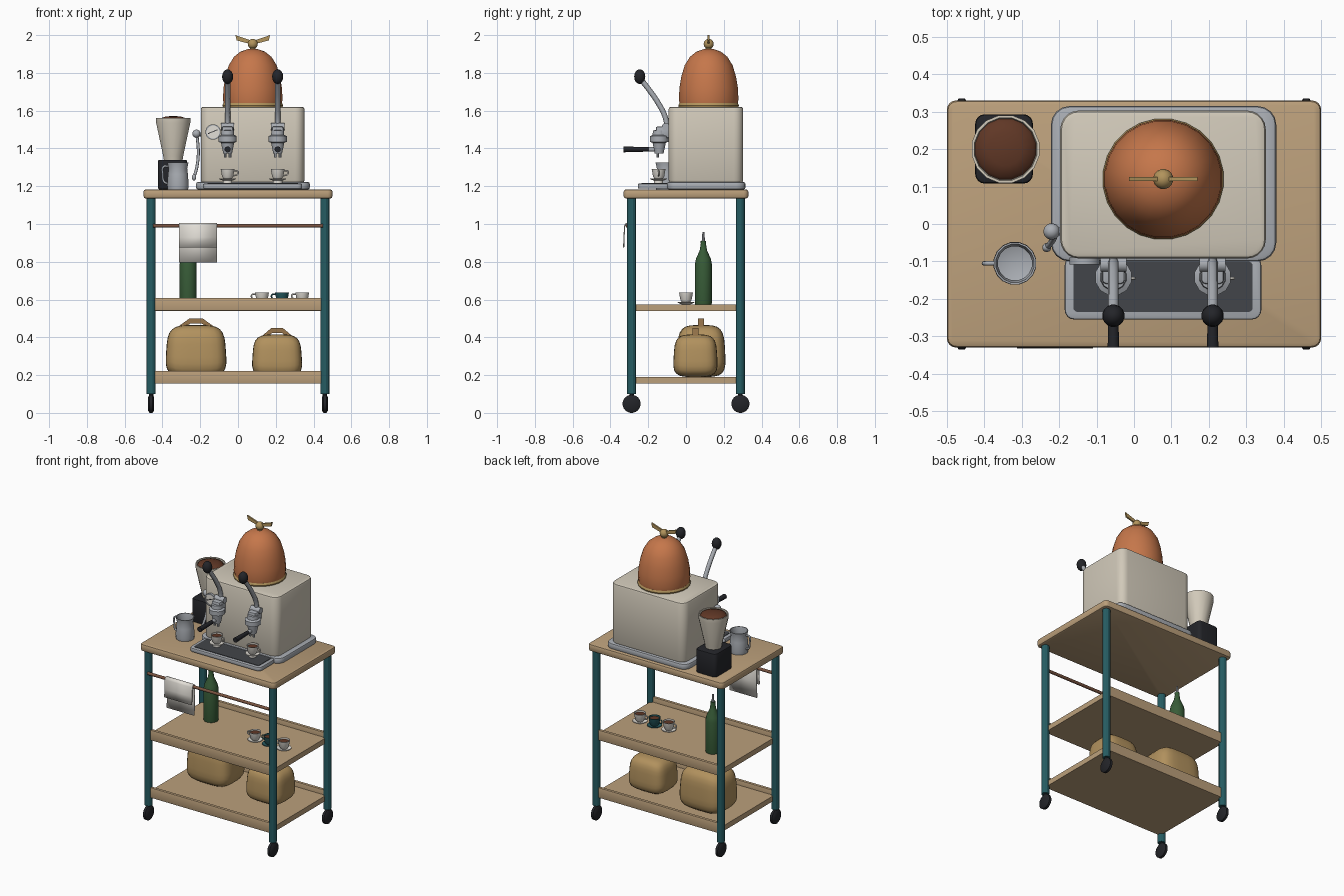
import bpy, bmesh, math
from mathutils import Matrix, Vector

if "Cube" in bpy.data.objects:
    bpy.data.objects.remove(bpy.data.objects["Cube"])

def mat(name, r, g, b):
    m = bpy.data.materials.new(name)
    m.diffuse_color = [(c / 255) ** 2.2 for c in (r, g, b)] + [1]
    m.use_nodes = True
    m.node_tree.nodes["Principled BSDF"].inputs["Base Color"].default_value = m.diffuse_color
    return m

WOOD = mat("wood", 186, 158, 122)
TEAL = mat("teal", 42, 92, 98)
CREAM = mat("cream", 208, 200, 184)
COPPER = mat("copper", 196, 118, 76)
BRASS = mat("brass", 176, 146, 92)
STEEL = mat("steel", 168, 172, 178)
BLACK = mat("black", 40, 41, 45)
TRAY = mat("tray_dark", 68, 71, 75)
COFFEE = mat("coffee", 96, 58, 42)
WHITE = mat("white", 226, 222, 214)
GREEN = mat("green", 58, 92, 58)
SACK = mat("sack", 176, 144, 94)
STRAP = mat("strap", 150, 116, 76)
RAIL = mat("rail", 120, 84, 66)

def finish(name, bm, m, angle=35):
    bmesh.ops.recalc_face_normals(bm, faces=bm.faces[:])
    me = bpy.data.meshes.new(name)
    bm.to_mesh(me)
    bm.free()
    o = bpy.data.objects.new(name, me)
    bpy.context.collection.objects.link(o)
    me.materials.append(m)
    bpy.ops.object.select_all(action='DESELECT')
    o.select_set(True)
    bpy.context.view_layer.objects.active = o
    if angle:
        bpy.ops.object.shade_smooth_by_angle(angle=math.radians(angle))
    return o

def box(name, lo, hi, m, vr=0, hr=0, seg=4):
    """Box with rounded upright edges (vr), then rounded top and bottom edges (hr)."""
    lo, hi = Vector(lo), Vector(hi)
    bm = bmesh.new()
    bmesh.ops.create_cube(bm, size=1)
    for v in bm.verts:
        v.co = Vector([(lo[i] + hi[i]) / 2 + v.co[i] * (hi[i] - lo[i]) for i in range(3)])
    flat = lambda e: abs(e.verts[0].co.z - e.verts[1].co.z) < 1e-5
    if vr:
        bmesh.ops.bevel(bm, geom=[e for e in bm.edges if not flat(e)], offset=vr,
                        segments=seg, profile=0.5, affect='EDGES')
    if hr:
        bmesh.ops.bevel(bm, geom=[e for e in bm.edges if flat(e)], offset=hr,
                        segments=2, profile=0.5, affect='EDGES')
    return finish(name, bm, m)

def lathe(name, prof, loc, m, seg=24, axis='Z', angle=35):
    """Revolve (radius, height) points; axis 'Y' points to the front, 'X' to the right."""
    rot = {'Z': Matrix(), 'Y': Matrix.Rotation(math.pi / 2, 4, 'X'),
           'X': Matrix.Rotation(math.pi / 2, 4, 'Y')}[axis]
    M = Matrix.Translation(loc) @ rot
    bm = bmesh.new()
    rings = []
    for r, z in prof:
        n = 1 if r < 1e-5 else seg
        rings.append([bm.verts.new(M @ Vector((r * math.cos(2 * math.pi * (i + .5) / seg),
                                               r * math.sin(2 * math.pi * (i + .5) / seg), z))) for i in range(n)])
    for a, b in zip(rings, rings[1:]):
        for i in range(seg):
            j = (i + 1) % seg
            f = [a[i % len(a)], a[j % len(a)], b[j % len(b)], b[i % len(b)]]
            f = list(dict.fromkeys(f))
            if len(f) > 2:
                bm.faces.new(f)
    return finish(name, bm, m, angle)

def rod(name, r, h, loc, m, seg=16, axis='Z', r2=None, angle=35):
    return lathe(name, [(0, 0), (r, 0), (r2 or r, h), (0, h)], loc, m, seg, axis, angle)

def ball(name, r, loc, m, sz=1):
    pts = [(r * math.sin(math.pi * i / 8), -r * sz * math.cos(math.pi * i / 8)) for i in range(9)]
    return lathe(name, pts, loc, m, 16, angle=60)

def tube(name, pts, r, m):
    cu = bpy.data.curves.new(name, 'CURVE')
    cu.dimensions, cu.bevel_depth, cu.bevel_resolution = '3D', r, 2
    cu.resolution_u, cu.use_fill_caps = 4, True
    s = cu.splines.new('BEZIER')
    s.bezier_points.add(len(pts) - 1)
    for p, c in zip(s.bezier_points, pts):
        p.co, p.handle_left_type, p.handle_right_type = c, 'AUTO', 'AUTO'
    o = bpy.data.objects.new(name, cu)
    bpy.context.collection.objects.link(o)
    cu.materials.append(m)
    bpy.ops.object.select_all(action='DESELECT')
    o.select_set(True)
    bpy.context.view_layer.objects.active = o
    bpy.ops.object.convert(target='MESH')
    bpy.ops.object.shade_smooth_by_angle(angle=math.radians(50))
    return o

def prism(name, pts, y0, y1, m):
    bm = bmesh.new()
    f = bm.faces.new([bm.verts.new((x, y0, z)) for x, z in pts])
    g = bmesh.ops.extrude_face_region(bm, geom=[f])['geom']
    bmesh.ops.translate(bm, vec=(0, y1 - y0, 0), verts=[v for v in g if isinstance(v, bmesh.types.BMVert)])
    return finish(name, bm, m, 0)

# Cart frame: top, legs, casters, shelves with front and back lips
box("table_top", (-.5, -.33, 1.135), (.5, .33, 1.183), WOOD, .025, .012)
for sx in (-1, 1):
    for sy in (-1, 1):
        x, y = sx * .46, sy * .288
        rod("leg", .024, 1.04, (x, y, .1), TEAL, 12, angle=0)
        rod("caster_stem", .012, .06, (x, y, .06), BLACK, 10)
        lathe("caster_wheel", [(0, -.016), (.036, -.016), (.048, -.008), (.048, .008), (.036, .016), (0, .016)],
              (x, y, .048), BLACK, 20, 'X')
for name, z in (("middle_shelf", .54), ("bottom_shelf", .155)):
    box(name, (-.455, -.285, z), (.455, .285, z + .035), WOOD)
    for sy in (-1, 1):
        box(name + "_lip", (-.445, sy * .288 - .01, z), (.445, sy * .288 + .01, z + .068), WOOD, 0, .003)

# Towel rail and folded towel
rod("towel_rail", .01, .9, (-.45, -.31, .99), RAIL, 12, 'X')
bm = bmesh.new()
path = [(-.33, .875), (-.328, .93), (-.325, .99), (-.318, 1.002), (-.306, 1.003), (-.298, .99), (-.3, .9), (-.304, .795)]
rows = [[bm.verts.new((x, y, z)) for x in (-.313, -.11)] for y, z in path]
for a, b in zip(rows, rows[1:]):
    bm.faces.new((a[0], a[1], b[1], b[0]))
towel = finish("towel", bm, WHITE, 40)
md = towel.modifiers.new("thickness", 'SOLIDIFY')
md.thickness, md.offset = .006, 0

# Coffee machine body, base and drip tray
box("machine_base", (-.222, -.1, 1.183), (.38, .315, 1.222), STEEL, .05, .01)
box("machine_body", (-.197, -.092, 1.22), (.352, .303, 1.62), CREAM, .05, .012, 5)
box("drip_tray", (-.185, -.255, 1.187), (.34, -.085, 1.214), STEEL, .025, .006)
box("drip_grate", (-.162, -.235, 1.2), (.317, -.1, 1.217), TRAY, .012)

# Copper dome with brass ring, knob and wings
DX, DY = .078, .12
lathe("dome_ring", [(0, 1.615), (.158, 1.615), (.162, 1.628), (.156, 1.64), (0, 1.64)], (DX, DY, 0), BRASS, 24)
lathe("copper_dome", [(.155, 1.635), (.159, 1.66), (.156, 1.72), (.146, 1.78), (.128, 1.84), (.1, 1.885),
                      (.066, 1.912), (.03, 1.925), (0, 1.928)], (DX, DY, 0), COPPER, 24, angle=60)
rod("knob_stem", .016, .03, (DX, DY, 1.92), BRASS, 12)
ball("dome_knob", .027, (DX, DY, 1.953), BRASS)
for s in (-1, 1):
    prism("knob_wing", [(DX + s * a, z) for a, z in ((.01, 1.952), (.085, 1.972), (.092, 2.0), (.01, 1.972))],
          DY - .005, DY + .005, BRASS)

def cup(x, y, z, m, handle):
    lathe("saucer", [(0, 0), (.025, 0), (.046, .009), (.045, .012), (.024, .006), (0, .006)], (x, y, z), m, 20)
    lathe("cup", [(0, .007), (.02, .007), (.03, .022), (.037, .062), (.033, .062), (.031, .05)], (x, y, z), m, 20, angle=45)
    rod("coffee", .032, .003, (x, y, z + .05), COFFEE, 20)
    c, s = math.cos(handle), math.sin(handle)
    tube("cup_handle", [(x + d * c, y + d * s, z + h) for d, h in
                        ((.033, .052), (.052, .052), (.054, .036), (.03, .026))], .004, m)

# Two brewing groups with levers, filter holders and cups
for x in (-.055, .21):
    box("group_neck", (x - .03, -.16, 1.455), (x + .03, -.085, 1.515), STEEL, .01, .006, 2)
    lathe("group_head", [(0, 1.4), (.03, 1.4), (.036, 1.43), (.05, 1.435), (.05, 1.465), (.036, 1.472),
                         (.034, 1.495), (0, 1.5)], (x, -.142, 0), STEEL, 12)
    rod("lever_pivot", .02, .07, (x - .035, -.108, 1.515), STEEL, 12, 'X')
    tube("lever", [(x, -.1, 1.5), (x, -.108, 1.56), (x, -.15, 1.645), (x, -.195, 1.71), (x, -.238, 1.765)], .014, STEEL)
    ball("lever_knob", .03, (x, -.245, 1.78), BLACK, 1.3)
    rod("filter_basket", .024, .04, (x, -.142, 1.372), STEEL, 12, r2=.032)
    for s in (-1, 1):
        rod("spout", .008, .03, (x + s * .013, -.15, 1.352), STEEL, 8)
    rod("filter_ferrule", .012, .05, (x, -.16, 1.395), STEEL, 12, 'Y')
    rod("filter_handle", .012, .135, (x, -.195, 1.395), BLACK, 12, 'Y', r2=.016)
    cup(x, -.145, 1.217 + .012, WHITE, 0)
    rod("cup_stand", .025, .014, (x, -.145, 1.216), WHITE, 16)

# Pressure gauge
lathe("gauge", [(0, 0), (.041, 0), (.041, .018), (.034, .018), (.034, .013)], (-.132, -.09, 1.487), STEEL, 20, 'Y')
rod("gauge_face", .035, .014, (-.132, -.09, 1.487), WHITE, 20, 'Y')
prism("gauge_needle", [(-.16, 1.48), (-.159, 1.476), (-.108, 1.497), (-.109, 1.501)], -.104, -.107, BLACK)

# Steam wand
rod("wand_mount", .011, .03, (-.222, -.02, 1.475), STEEL, 10, 'X')
ball("wand_knob", .022, (-.22, -.02, 1.478), STEEL)
tube("steam_wand", [(-.217, -.02, 1.47), (-.21, -.026, 1.38), (-.218, -.045, 1.3), (-.232, -.062, 1.25)], .008, STEEL)
ball("wand_tip", .012, (-.233, -.063, 1.247), STEEL, 1.4)

# Grinder
box("grinder_base", (-.424, .108, 1.183), (-.27, .293, 1.34), BLACK, .025, .008)
lathe("grinder_hopper", [(0, 1.335), (.05, 1.335), (.054, 1.36), (.092, 1.535), (.092, 1.56), (.085, 1.56), (.08, 1.53)],
      (-.343, .2, 0), CREAM, 16)
lathe("beans", [(.083, 1.545), (.075, 1.558), (.045, 1.568), (0, 1.573)], (-.343, .2, 0), COFFEE, 16, angle=60)

# Milk jug
J = (-.318, -.105, 1.183)
lathe("milk_jug", [(0, 0), (.055, 0), (.058, .02), (.054, .08), (.05, .11), (.057, .142), (.052, .142),
                   (.046, .11), (.05, .03), (0, .012)], J, STEEL, 16)
tube("jug_handle", [(J[0] - d, J[1], J[2] + h) for d, h in ((.05, .122), (.077, .12), (.08, .08), (.073, .04), (.052, .03))],
     .006, STEEL)

# Bottle and cups on the middle shelf
lathe("bottle", [(0, 0), (.044, 0), (.046, .008), (.046, .21), (.04, .24), (.02, .285), (.014, .32), (.015, .335), (0, .335)],
      (-.264, .092, .575), GREEN, 20, angle=45)
rod("bottle_spout", .009, .05, (-.264, .092, .908), STEEL, 10, r2=.005)
for x, m in ((.127, WHITE), (.233, TEAL), (.34, WHITE)):
    cup(x, 0, .575, m, math.pi)

# Sacks with folded strap handles: rounded cubes on the bottom shelf
def sack(x, y, hx, hy, h, sw):
    bm = bmesh.new()
    bmesh.ops.create_cube(bm, size=2)
    bmesh.ops.subdivide_edges(bm, edges=bm.edges[:], cuts=7, use_grid_fill=True)
    for v in bm.verts:
        p = v.co / sum(abs(c) ** 4 for c in v.co) ** .25
        t = 1 - .06 * p.z
        v.co = (x + hx * p.x * t, y + hy * p.y * t, .19 + h / 2 * (1 + p.z))
    finish("sack", bm, SACK, 60)
    z = .19 + h
    prism("sack_strap", [(x + a * sw, z + b) for a, b in ((-1, -.012), (-.35, .035), (.35, .035), (1, -.012), (.85, -.026),
                         (.3, .008), (-.3, .008), (-.85, -.026))], y - .016, y + .016, STRAP)

sack(-.222, .08, .158, .127, .275, .1)
sack(.207, .05, .13, .115, .225, .085)
